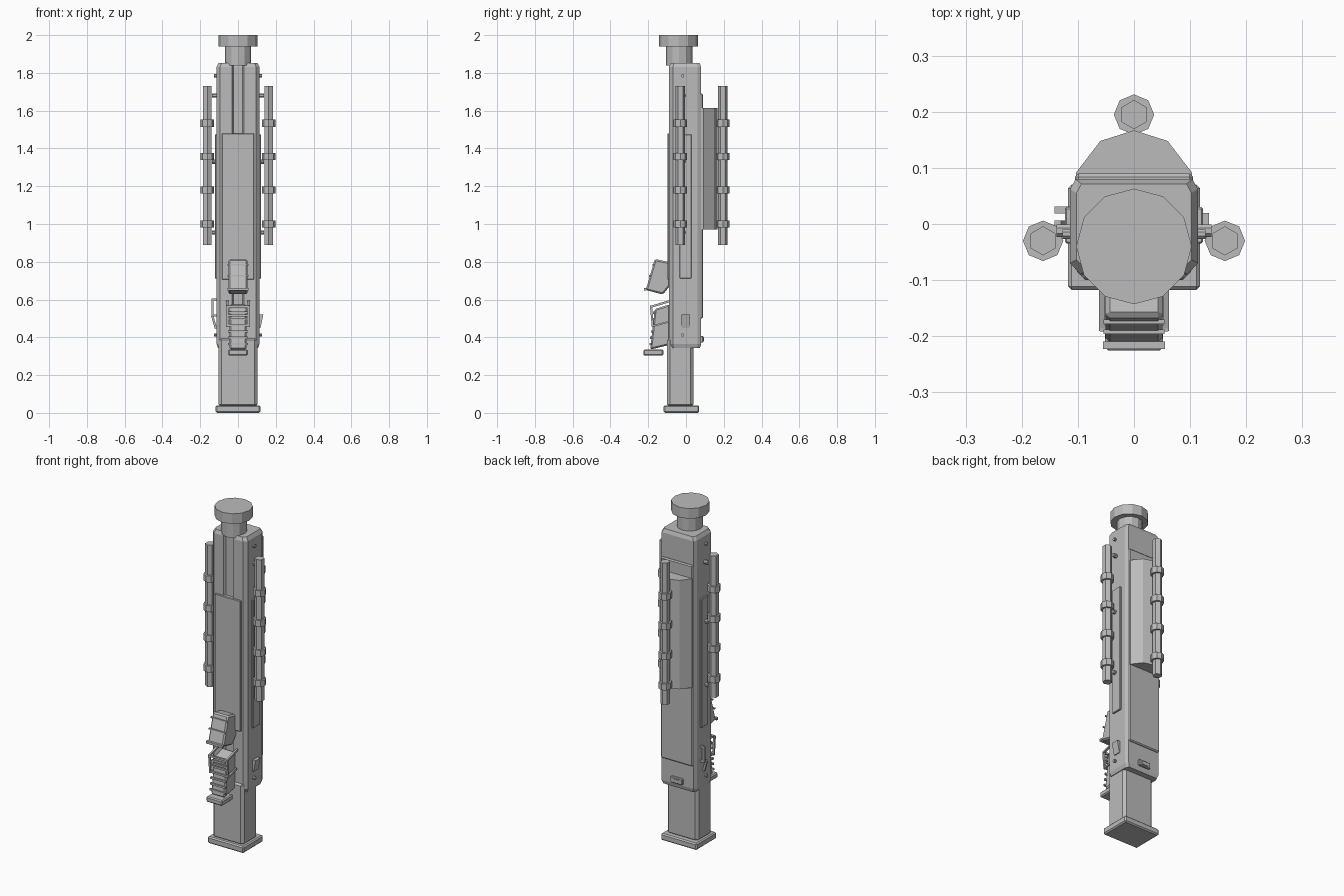
import bpy, bmesh, math
from mathutils import Vector, Matrix

if "Cube" in bpy.data.objects:
    bpy.data.objects.remove(bpy.data.objects["Cube"])

gray = bpy.data.materials.new("plain gray")
gray.diffuse_color = (0.5, 0.5, 0.5, 1)
gray.use_nodes = True
gray.node_tree.nodes["Principled BSDF"].inputs["Base Color"].default_value = gray.diffuse_color


def finish(name, bm, bevel=0):
    bmesh.ops.recalc_face_normals(bm, faces=bm.faces)
    me = bpy.data.meshes.new(name)
    bm.to_mesh(me)
    bm.free()
    me.materials.append(gray)
    ob = bpy.data.objects.new(name, me)
    bpy.context.collection.objects.link(ob)
    if bevel:
        m = ob.modifiers.new("bevel", 'BEVEL')
        m.width = bevel
        m.segments = 1
        m.limit_method = 'ANGLE'
    return ob


def loft(name, rings, bevel=0):
    """Skin equal-length rings of 3D points and cap both ends."""
    bm = bmesh.new()
    vs = [[bm.verts.new(p) for p in r] for r in rings]
    n = len(rings[0])
    for a, b in zip(vs, vs[1:]):
        for i in range(n):
            bm.faces.new((a[i], a[(i + 1) % n], b[(i + 1) % n], b[i]))
    bm.faces.new(vs[0])
    bm.faces.new(vs[-1])
    return finish(name, bm, bevel)


def box(name, x0, x1, y0, y1, z0, z1, bevel=0):
    return loft(name, [[(x0, y0, z), (x1, y0, z), (x1, y1, z), (x0, y1, z)] for z in (z0, z1)], bevel)


def side_prism(name, pts, hw, bevel=0, x=0):
    """Extrude a (y, z) side outline across x."""
    return loft(name, [[(s, y, z) for y, z in pts] for s in (x - hw, x + hw)], bevel)


def cyl(name, x, y, z0, z1, r, n, bevel=0, phase=0):
    a = [phase + 2 * math.pi * i / n for i in range(n)]
    return loft(name, [[(x + r * math.cos(t), y + r * math.sin(t), z) for t in a] for z in (z0, z1)], bevel)


def peg(name, x0, x1, y, z, r, n=8):
    a = [2 * math.pi * (i + .5) / n for i in range(n)]
    return loft(name, [[(x, y + r * math.cos(t), z + r * math.sin(t)) for t in a] for x in (x0, x1)])


def bar(name, p, q, w):
    """Square bar between two points."""
    p, q = Vector(p), Vector(q)
    d = q - p
    bm = bmesh.new()
    bmesh.ops.create_cube(bm, size=1)
    rot = d.to_track_quat('Z', 'Y').to_matrix().to_4x4()
    bm.transform(Matrix.Translation((p + q) / 2) @ rot @ Matrix.Diagonal((w, w, d.length + w * .7, 1)))
    return finish(name, bm)


# base plate and lower post
box("base_plate", -.118, .118, -.118, .07, 0, .04, .007)
box("lower_post", -.102, .102, -.1, .04, .03, .4, .015)

# main housing: chamfered outline with a shallow front channel, tapered ends
half = [(.025, -.078), (.032, -.09), (.095, -.09), (.114, -.07), (.114, .062), (.104, .08)]
outline = half + [(-x, y) for x, y in reversed(half)]
rings = []
for z, s in ((.343, .93), (.365, 1), (1.832, 1), (1.853, .9)):
    rings.append([(x * s, (y + .005) * s - .005, z) for x, y in outline])
loft("main_housing", rings)

# cover plates
box("front_plate", -.085, .085, -.099, -.07, .705, 1.48, .003)
box("back_plate", -.105, .105, .06, .09, .5, 1.69, .006)
for s in (-1, 1):
    box("side_plate", min(s * .1, s * .123), max(s * .1, s * .123), -.035, .03, .712, 1.475, .003)

# faceted back bulge
bulge = [(-.103, .08), (-.103, .092), (-.06, .148), (0, .167), (.06, .148), (.103, .092), (.103, .08)]
loft("back_bulge", [[(x, y, z) for x, y in bulge] for z in (.97, 1.615)])

# neck and round cap
cyl("neck", 0, -.036, 1.84, 1.945, .07, 12)
cyl("top_cap", 0, -.04, 1.94, 2, .103, 12)

# three hexagonal rods with octagonal collars
for x, y in ((-.162, -.03), (.162, -.03), (0, .195)):
    cyl("rod", x, y, .89, 1.73, .026, 6, 0, math.pi / 2)
    for z in (1.0, 1.18, 1.357, 1.533):
        cyl("rod_collar", x, y, z - .019, z + .019, .036, 8)

# side pegs and bolts
for s in (-1, 1):
    for z in (.955, 1.33, 1.68):
        peg("rod_peg", s * .1, s * .138, -.012, z, .012)
    for z in (.412, 1.785):
        peg("bolt", s * .1, s * .127, -.018, z, .009)

# upper tilted box on the front
side_prism("upper_box", [(-.165, .815), (-.085, .797), (-.085, .672), (-.122, .627), (-.213, .65)], .051, .008)
bar("upper_box_lip", (-.05, -.216, .655), (.05, -.216, .655), .014)
bar("upper_box_rib", (-.052, -.192, .725), (.052, -.192, .725), .008)
bar("upper_box_rib", (-.052, -.174, .785), (.052, -.174, .785), .008)

# lower front mechanism: body, foot, ribs, wire frame
side_prism("lower_mechanism", [(-.165, .55), (-.085, .575), (-.085, .36), (-.19, .335)], .046, .008)
box("mechanism_foot", -.052, .052, -.225, -.12, .303, .335, .006)
for i in range(6):
    t = i / 5
    y, z = -.17 - .018 * t, .53 - .165 * t
    bar("mechanism_rib", (-.048, y, z), (.048, y, z), .011)
for s in (-.057, .057):
    bar("frame_top", (s, -.085, .592), (s, -.185, .562), .011)
    bar("frame_front", (s, -.185, .562), (s, -.176, .46), .011)
    bar("frame_bottom", (s, -.176, .46), (s, -.1, .48), .009)
bar("frame_cross_bar", (-.057, -.186, .562), (.057, -.186, .562), .011)
bar("frame_cross_bar", (-.057, -.179, .515), (.057, -.179, .515), .01)

# left handle
bar("left_handle", (-.135, .025, .515), (-.135, .025, .6), .013)
for z in (.515, .6):
    bar("left_handle_arm", (-.105, .025, z), (-.135, .025, z), .012)
bar("left_lever", (-.135, 0, .51), (-.118, 0, .45), .012)

# right latch, tilted outward at the top
loft("right_latch", [[(.105, y0, z), (xo, y0, z), (xo, .02, z), (.105, .02, z)]
                     for z, xo, y0 in ((.45, .119, -.025), (.52, .134, -.025))])

# back latch
box("back_latch", -.04, .04, .07, .092, .372, .408, .004)
box("back_latch_tab", -.02, .02, .085, .096, .38, .4)
